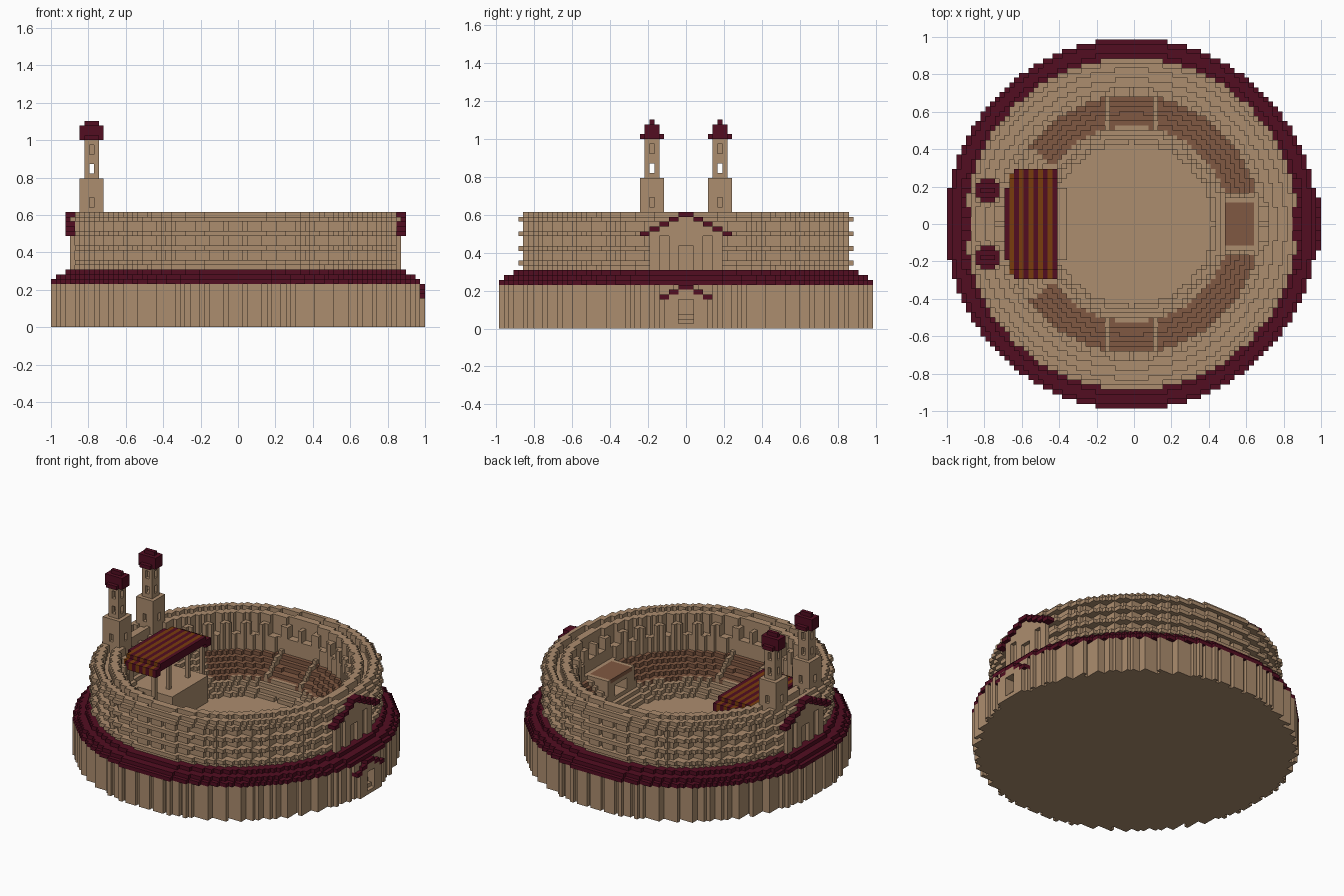
import bpy
import math

cube = bpy.data.objects.get("Cube")
if cube:
    bpy.data.objects.remove(cube, do_unlink=True)

V = 2 / 78            # block size
X0 = -V / 2           # centre of the round plan
cells = {}            # (i, j, k) -> (part, colour)


def material(name, rgb):
    m = bpy.data.materials.new(name)
    m.use_nodes = True
    m.diffuse_color = (*rgb, 1)
    bsdf = m.node_tree.nodes["Principled BSDF"]
    bsdf.inputs["Base Color"].default_value = (*rgb, 1)
    bsdf.inputs["Roughness"].default_value = 0.9
    return m


MATS = [material("sandstone", (0.413, 0.266, 0.156)),
        material("dark_red_tile", (0.084, 0.004, 0.015)),
        material("seat_brown", (0.216, 0.098, 0.054)),
        material("orange_tile", (0.19, 0.045, 0.004))]
TAN, RED, BROWN, ORANGE = range(4)


def put(part, colour, xs, ys, zs):
    for i in xs:
        for j in ys:
            for k in zs:
                cells[i, j, k] = (part, colour)


def cut(xs, ys, zs):
    for i in xs:
        for j in ys:
            for k in zs:
                cells.pop((i, j, k), None)


def span(a, b):
    return range(a, b + 1)


# Round bowl: foundation, arena, seats, gallery and outer wall
def inner_height(r, theta):
    if r <= 17:
        return 7
    if r <= 20.3:
        return 8 + int(r - 17)
    if r <= 26.8:
        return 11 + int((r - 20.3) / 1.4)
    if r <= 28.3:
        return 22 if math.cos(36 * theta) > 0.3 else 19
    if r <= 30.2:
        return 24
    if r <= 32.2:
        return 22
    return 24


for i in span(-38, 38):
    for j in span(-38, 38):
        r, theta = math.hypot(i, j), math.atan2(j, i)
        if r > 38.7:
            continue
        if r > 33.7:
            # Pleated lower wall and stepped tile skirt
            if r <= 37.7 or math.cos(60 * theta) > -0.2:
                put("lower_wall", TAN, [i], [j], range(9))
            for k, rad in ((9, 38.7), (10, 37.7), (11, 35.7)):
                if r <= rad:
                    put("tile_skirt", RED, [i], [j], [k])
            # String courses round the upper wall
            if r <= 34.7:
                put("wall_bands", TAN, [i], [j], (13, 16, 19, 22))
            continue
        h = inner_height(r, theta)
        seat = 20.3 < r <= 26.8
        part = "arena_floor" if r <= 17 else "seating" if r <= 26.8 else "upper_wall"
        put(part, TAN, [i], [j], range(h))
        # Shallow bays between pilasters
        if r > 32.7 and math.cos(52 * theta) < -0.1:
            cut([i], [j], (14, 15, 17, 18, 20, 21))
        # Brown seats, divided by narrow stairs
        stair = abs(i) == 5 or (i > 0 and abs(j) == 6)
        if seat and abs(theta) < math.radians(143):
            if stair:
                put("seat_stairs", TAN, [i], [j], [h])
            else:
                put("brown_seats", BROWN, [i], [j], [h - 1])

# Entrance box among the seats
put("inner_entrance", TAN, span(20, 26), span(-5, 5), span(10, 15))
put("inner_entrance_roof", BROWN, span(20, 25), span(-4, 4), [15])
cut(span(20, 24), span(-2, 2), span(11, 13))

# Gabled upper gates on both ends
for s in (-1, 1):
    for j in span(-9, 9):
        a = abs(j)
        top = 23 - a // 2
        if a <= 7:
            put("upper_gate", TAN, [34 * s], [j], range(12, top))
            door = 17 if a <= 1 else 19 if a in (4, 5) else 0
            cut([34 * s], [j], range(12, door))
        put("gate_gable", RED, [34 * s, 35 * s], [j], [top])

# Small lower gate with steps
for j in span(-5, 5):
    a = abs(j)
    top = 8 - a // 2
    if a <= 4:
        put("lower_gate", TAN, (38, 39), [j], range(top))
    put("lower_gable", RED, (38, 39), [j], [top])
    if a <= 1:
        for i in (37, 38, 39):
            cut([i], [j], range(40 - i, 6))

# Stage with columns under an arched striped roof
put("stage_platform", TAN, span(-26, -14), span(-7, 7), span(7, 13))
for j in (-10, -4, 4, 10):
    put("stage_columns", TAN, [-17], [j], span(8, 20))
for i in span(-26, -16):
    for j in span(-11, 11):
        if math.hypot(i, j) <= 27.2:
            top = 20 + round(2.4 * math.sqrt(1 - (j / 12) ** 2))
            colour = RED if i % 2 == 0 else ORANGE
            put("stage_roof", colour, [i], [j], (top - 1, top))

# Twin towers with open windows and tiled caps
for c in (-7, 7):
    x = -30
    put("tower_base", TAN, span(x - 2, x + 2), span(c - 2, c + 2), range(20, 31))
    put("tower_shaft", TAN, span(x - 1, x + 1), span(c - 1, c + 1), range(31, 39))
    cut(span(x - 1, x + 1), [c], (32, 33))
    cut([x], span(c - 1, c + 1), (32, 33))
    for d in (-1, 1):
        cut([x + d], [c], (36, 37))
        cut([x], [c + d], (36, 37))
        cut([x + 2 * d], [c], (25, 26))
        cut([x], [c + 2 * d], (25, 26))
    put("tower_cap", RED, span(x - 2, x + 2), span(c - 1, c + 1), (39, 40, 41))
    put("tower_cap", RED, span(x - 1, x + 1), (c - 2, c + 2), [39])
    put("tower_cap", RED, span(x - 1, x + 1), [c], [42])

# Turn the exposed sides of the blocks into one mesh per part
SIDES = {(1, 0, 0): ((1, 0, 0), (1, 1, 0), (1, 1, 1), (1, 0, 1)),
         (-1, 0, 0): ((0, 0, 0), (0, 0, 1), (0, 1, 1), (0, 1, 0)),
         (0, 1, 0): ((0, 1, 0), (0, 1, 1), (1, 1, 1), (1, 1, 0)),
         (0, -1, 0): ((0, 0, 0), (1, 0, 0), (1, 0, 1), (0, 0, 1)),
         (0, 0, 1): ((0, 0, 1), (1, 0, 1), (1, 1, 1), (0, 1, 1)),
         (0, 0, -1): ((0, 0, 0), (0, 1, 0), (1, 1, 0), (1, 0, 0))}
parts = {}
for (i, j, k), (part, colour) in cells.items():
    verts, faces, slots = parts.setdefault(part, ({}, [], []))
    for (a, b, c), corners in SIDES.items():
        if (i + a, j + b, k + c) in cells:
            continue
        faces.append([verts.setdefault((i + p, j + q, k + t), len(verts))
                      for p, q, t in corners])
        slots.append(colour)

for part, (verts, faces, slots) in parts.items():
    if not faces:
        continue
    mesh = bpy.data.meshes.new(part)
    mesh.from_pydata([(X0 + (x - 0.5) * V, (y - 0.5) * V, z * V) for x, y, z in verts],
                     [], faces)
    used = sorted(set(slots))
    for colour in used:
        mesh.materials.append(MATS[colour])
    mesh.polygons.foreach_set("material_index", [used.index(c) for c in slots])
    mesh.update()
    bpy.context.collection.objects.link(bpy.data.objects.new(part, mesh))
